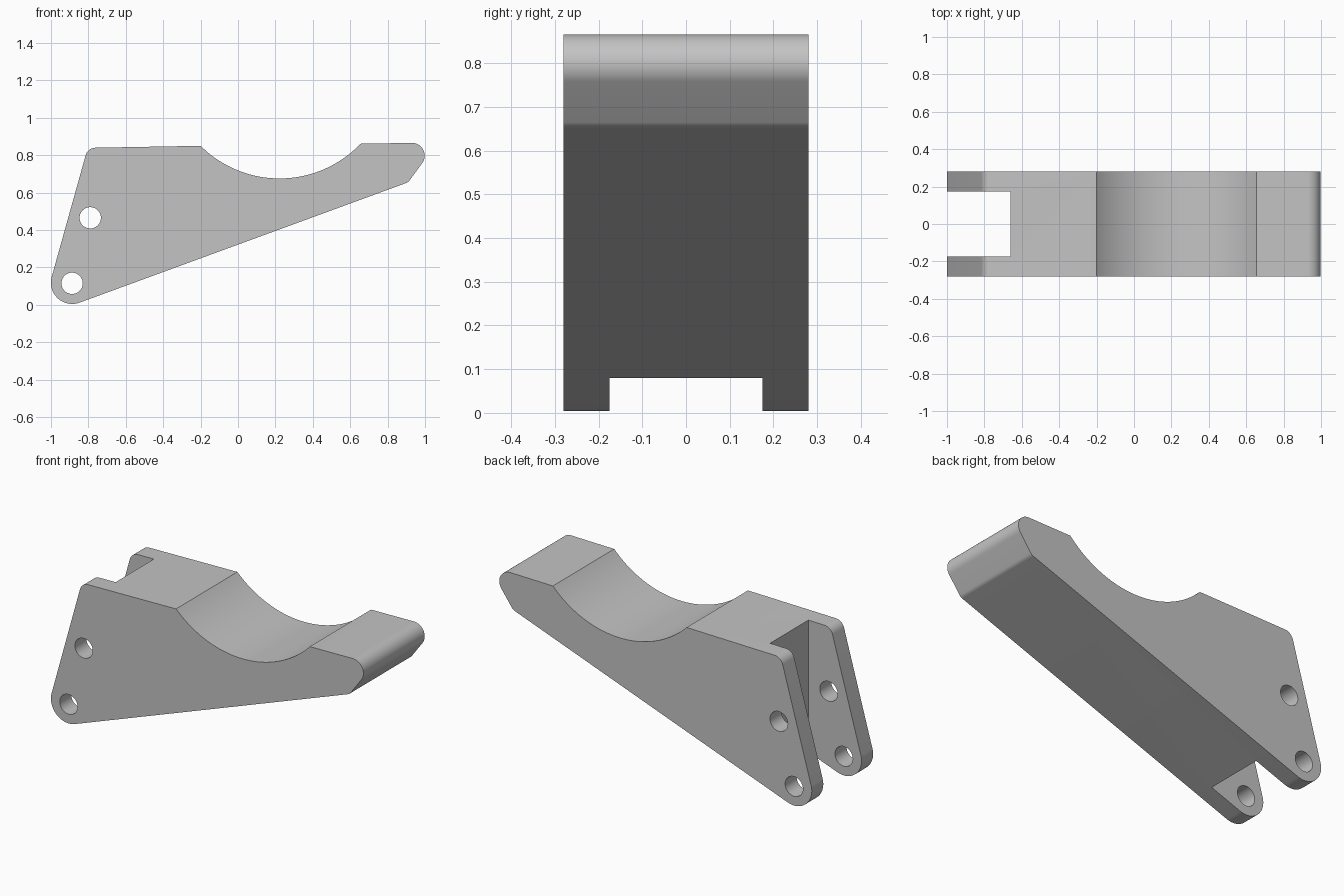
import bpy
import bmesh
import math
from mathutils import Vector

if "Cube" in bpy.data.objects:
    bpy.data.objects.remove(bpy.data.objects["Cube"], do_unlink=True)

HALF_WIDTH = 0.28
SLOT_HALF = 0.175

grey = bpy.data.materials.new("plain_grey")
grey.use_nodes = True
grey.diffuse_color = (0.55, 0.55, 0.55, 1)
grey.node_tree.nodes["Principled BSDF"].inputs["Base Color"].default_value = grey.diffuse_color


def fillet(prev, corner, nxt, radius, steps=14):
    """Points of an arc that rounds a corner of the outline."""
    c = Vector(corner)
    a, b = (Vector(prev) - c).normalized(), (Vector(nxt) - c).normalized()
    half = a.angle(b) / 2
    centre = c + (a + b).normalized() * radius / math.sin(half)
    start = c + a * radius / math.tan(half) - centre
    end = c + b * radius / math.tan(half) - centre
    sweep = math.atan2(start.x * end.y - start.y * end.x, start.dot(end))
    points = []
    for i in range(steps + 1):
        t = sweep * i / steps
        points.append(centre + Vector((start.x * math.cos(t) - start.y * math.sin(t),
                                       start.x * math.sin(t) + start.y * math.cos(t))))
    return points


def arc_through(left, right, sag, steps=48):
    """Points of a hollow arc hanging between two points."""
    l, r = Vector(left), Vector(right)
    half = (r - l).length / 2
    radius = (half * half + sag * sag) / (2 * sag)
    along = (r - l).normalized()
    up = Vector((-along.y, along.x))
    centre = (l + r) / 2 + up * (radius - sag)
    limit = math.asin(half / radius)
    return [centre + along * radius * math.sin(t) - up * radius * math.cos(t)
            for t in (limit * (2 * i / steps - 1) for i in range(steps + 1))]


def prism(name, outline, half_width):
    """Extrude an x-z outline along y, centred on y = 0."""
    bm = bmesh.new()
    face = bm.faces.new([bm.verts.new((p[0], -half_width, p[1])) for p in outline])
    grown = bmesh.ops.extrude_face_region(bm, geom=[face])
    verts = [g for g in grown["geom"] if isinstance(g, bmesh.types.BMVert)]
    bmesh.ops.translate(bm, verts=verts, vec=(0, 2 * half_width, 0))
    bmesh.ops.recalc_face_normals(bm, faces=bm.faces)
    mesh = bpy.data.meshes.new(name)
    bm.to_mesh(mesh)
    bm.free()
    mesh.materials.append(grey)
    obj = bpy.data.objects.new(name, mesh)
    bpy.context.collection.objects.link(obj)
    return obj


def circle(x, z, radius, steps=40):
    return [(x + radius * math.cos(math.tau * i / steps),
             z + radius * math.sin(math.tau * i / steps)) for i in range(steps)]


# Arm outline: rounded corners, clockwise from the pivot end, with a cradle on top
pivot, heel = (-1.056, -0.065), (-0.8035, 0.839)
cradle_left, cradle_right = (-0.2, 0.85), (0.655, 0.861)
tip, chin = (1.0655, 0.868), (0.91, 0.655)
outline = (fillet(chin, pivot, heel, 0.114, 28)
           + fillet(pivot, heel, cradle_left, 0.055)
           + arc_through(cradle_left, cradle_right, 0.18)
           + fillet(cradle_right, tip, chin, 0.068, 24)
           + fillet(tip, chin, pivot, 0.04, 8))
arm = prism("bracket_arm", outline, HALF_WIDTH)

# Cutters: the fork slot and the two pin holes
cutters = [
    prism("slot_cutter", [(-1.2, -0.2), (-0.66, -0.2), (-0.66, 1.1), (-1.2, 1.1)], SLOT_HALF),
    prism("lower_pin_cutter", circle(-0.887, 0.115, 0.057), 0.4),
    prism("upper_pin_cutter", circle(-0.79, 0.465, 0.057), 0.4),
]
bpy.context.view_layer.objects.active = arm
arm.select_set(True)
for cutter in cutters:
    cutter.hide_render = True
    mod = arm.modifiers.new(cutter.name, "BOOLEAN")
    mod.operation = "DIFFERENCE"
    mod.solver = "EXACT"
    mod.object = cutter
    bpy.ops.object.modifier_apply(modifier=mod.name)
for cutter in cutters:
    bpy.data.objects.remove(cutter, do_unlink=True)

# Smooth the rounded faces and keep the real edges sharp
bpy.ops.object.shade_smooth_by_angle(angle=math.radians(25))
